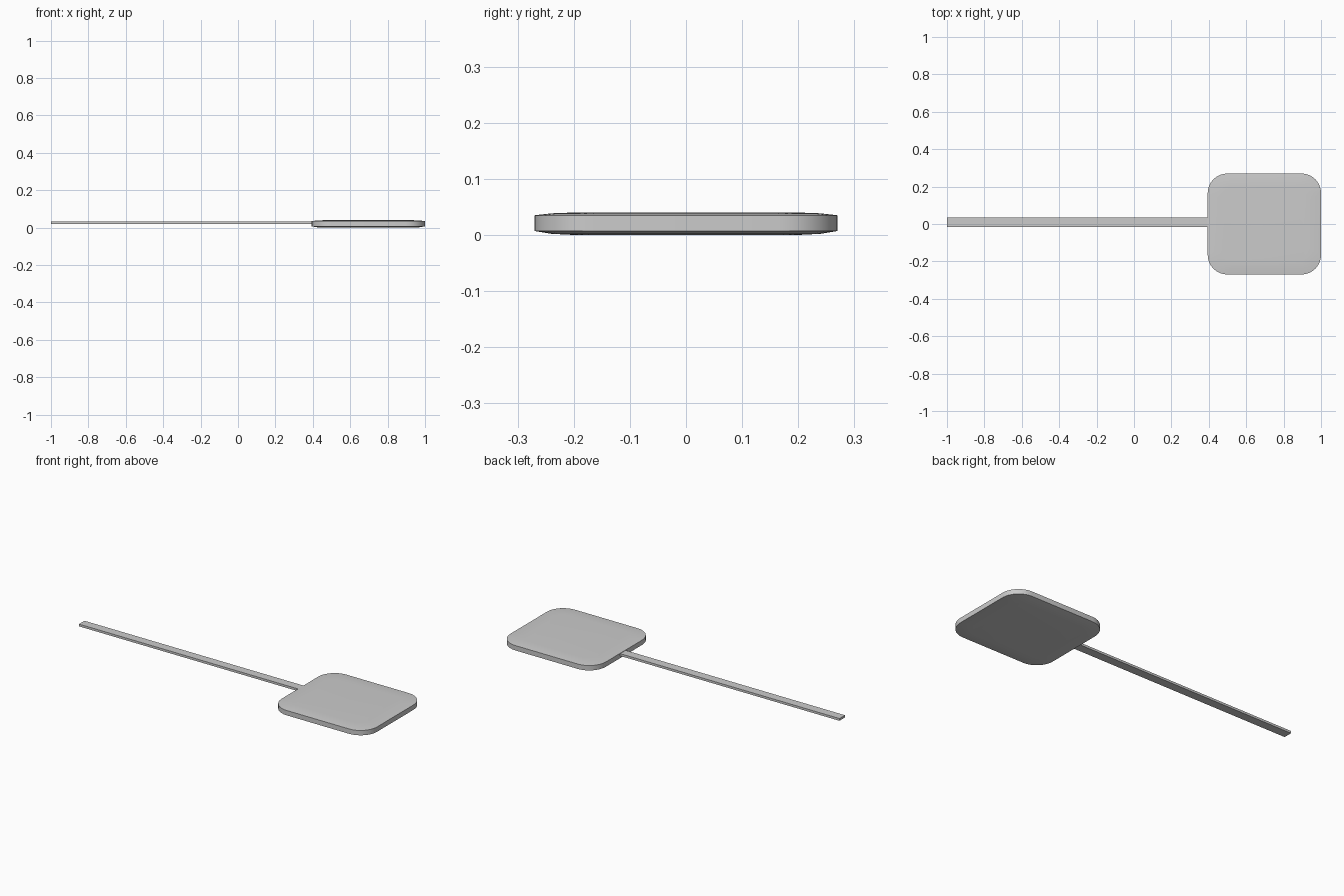
import bpy, bmesh
from math import sin, cos, pi

if "Cube" in bpy.data.objects:
    bpy.data.objects.remove(bpy.data.objects["Cube"])

CX, HX, HY, R, SEG = 0.697, 0.303, 0.27, 0.105, 8


def outline(inset):
    """Rounded rectangle, shrunk evenly by inset."""
    r = max(R - inset * 0.5, 0.03)
    hx, hy = HX - inset, HY - inset
    pts = []
    for k, (sx, sy) in enumerate([(1, 1), (-1, 1), (-1, -1), (1, -1)]):
        for i in range(SEG + 1):
            a = (k + i / SEG) * pi / 2
            pts.append((CX + sx * (hx - r) + r * cos(a),
                        sy * (hy - r) + r * sin(a)))
    return pts


def finish(bm, name):
    bmesh.ops.recalc_face_normals(bm, faces=bm.faces[:])
    mesh = bpy.data.meshes.new(name)
    bm.to_mesh(mesh)
    bm.free()
    ob = bpy.data.objects.new(name, mesh)
    bpy.context.collection.objects.link(ob)
    return ob


# Paddle head: rounded plate with softly crowned top and bottom
bm = bmesh.new()
profile = [(0.07, 0.0), (0.03, 0.002), (0.0, 0.007),
           (0.0, 0.035), (0.03, 0.0385), (0.07, 0.04)]
rings = [[bm.verts.new((x, y, z)) for x, y in outline(d)] for d, z in profile]
for a, b in zip(rings, rings[1:]):
    n = len(a)
    for i in range(n):
        j = (i + 1) % n
        bm.faces.new((a[i], a[j], b[j], b[i]))
bm.faces.new(rings[0])
bm.faces.new(rings[-1])
head = finish(bm, "paddle_head")
bpy.context.view_layer.objects.active = head
head.select_set(True)
bpy.ops.object.shade_smooth_by_angle(angle=pi / 6)

# Handle: thin flat strip running into the head
bm = bmesh.new()
bmesh.ops.create_cube(bm, size=1)
bmesh.ops.scale(bm, vec=(1.42, 0.05, 0.013), verts=bm.verts)
bmesh.ops.translate(bm, vec=(-0.29, 0.01, 0.0265), verts=bm.verts)
finish(bm, "handle_strip")
